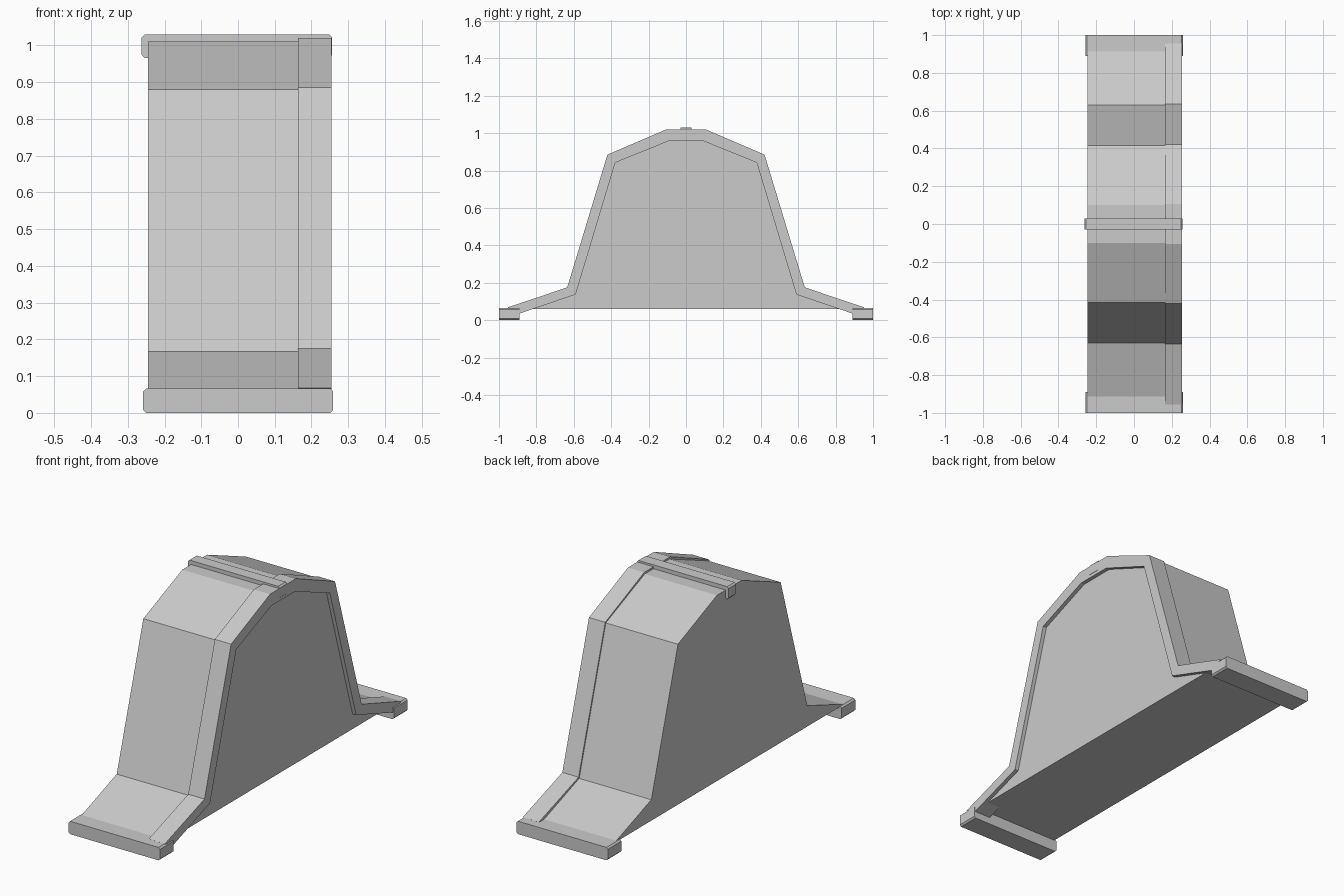
import bpy, bmesh

if "Cube" in bpy.data.objects:
    bpy.data.objects.remove(bpy.data.objects["Cube"])


def extrude_profile(name, points, x0, x1):
    """Extrude a closed (y, z) outline along x."""
    bm = bmesh.new()
    face = bm.faces.new([bm.verts.new((x0, y, z)) for y, z in points])
    new = bmesh.ops.extrude_face_region(bm, geom=[face])["geom"]
    moved = [v for v in new if isinstance(v, bmesh.types.BMVert)]
    bmesh.ops.translate(bm, verts=moved, vec=(x1 - x0, 0, 0))
    bmesh.ops.recalc_face_normals(bm, faces=bm.faces)
    mesh = bpy.data.meshes.new(name)
    bm.to_mesh(mesh)
    bm.free()
    obj = bpy.data.objects.new(name, mesh)
    bpy.context.collection.objects.link(obj)
    return obj


def bar(name, x0, x1, y0, y1, z0, z1):
    """Square bar with slightly clipped edges at both ends."""
    obj = extrude_profile(name, [(y0, z0), (y1, z0), (y1, z1), (y0, z1)], x0, x1)
    bm = bmesh.new()
    bm.from_mesh(obj.data)
    ends = [e for e in bm.edges
            if abs(e.verts[0].co.x - e.verts[1].co.x) < 1e-5
            and abs(e.verts[0].co.y - e.verts[1].co.y) > 1e-5]
    bmesh.ops.bevel(bm, geom=ends, offset=0.008, segments=1, affect='EDGES')
    bm.to_mesh(obj.data)
    bm.free()


def both_sides(half):
    """Mirror a half outline that runs from the foot to the crown."""
    return half + [(-y, z) for y, z in reversed(half)]


# Solid bell-shaped body, recessed slightly behind the rim
body = [(0.93, 0.06), (0.63, 0.167), (0.415, 0.88), (0.10, 1.01)]
extrude_profile("body", both_sides(body), -0.245, 0.235)

# Raised rim band around the open side
outer = [(0.955, 0.068), (0.635, 0.175), (0.42, 0.885), (0.105, 1.02)]
inner = [(0.90, 0.032), (0.59, 0.137), (0.378, 0.842), (0.094, 0.957)]
extrude_profile("rim", both_sides(outer) + both_sides(inner)[::-1], 0.163, 0.255)

# Foot bars along the front and back
for label, s in (("front", -1), ("back", 1)):
    y0, y1 = sorted((s * 0.89, s * 1.0))
    bar(label + "_foot_bar", -0.258, 0.259, y0, y1, 0.0, 0.066)

# Ridge bar across the crown
bar("ridge_bar", -0.262, 0.256, -0.03, 0.03, 0.966, 1.03)
